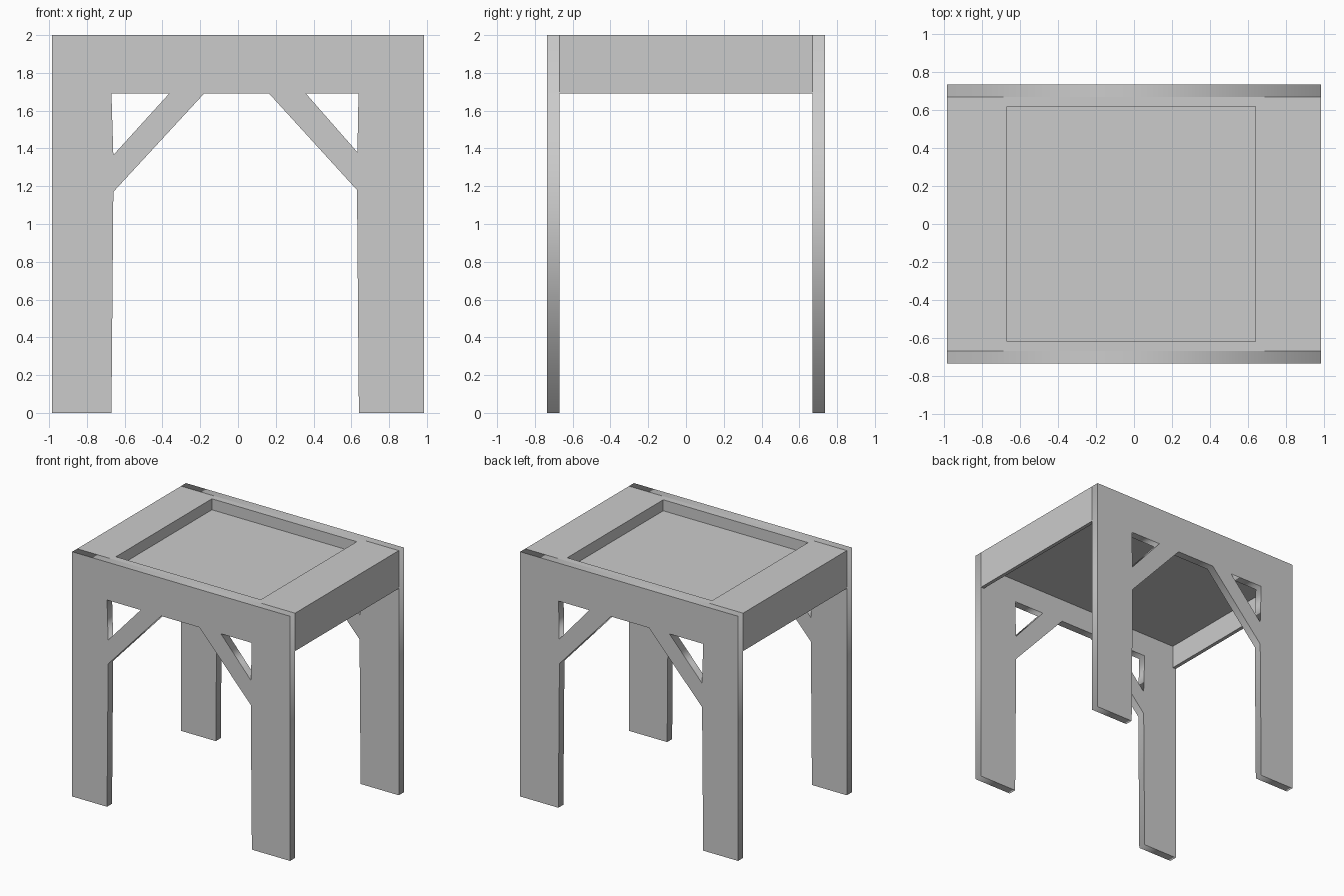
import bpy, bmesh
from math import pi
from mathutils import Matrix

if "Cube" in bpy.data.objects:
    bpy.data.objects.remove(bpy.data.objects["Cube"])

W, D, H = 0.985, 0.735, 2.0      # half width, half depth, height
T = 0.065                        # leg panel thickness
APRON_Z, SLAB_Z, FLOOR_Z = 1.69, 1.88, 1.91


def link(name, mesh):
    ob = bpy.data.objects.new(name, mesh)
    bpy.context.collection.objects.link(ob)
    return ob


def box_bmesh(lo, hi):
    bm = bmesh.new()
    bmesh.ops.create_cube(bm, size=1)
    for v in bm.verts:
        for i in range(3):
            v.co[i] = hi[i] if v.co[i] > 0 else lo[i]
    return bm


def finish(name, bm):
    me = bpy.data.meshes.new(name)
    bm.to_mesh(me)
    bm.free()
    return link(name, me)


def profile_panel(name, loops, thickness, y):
    # Filled XZ profile with holes, thickened along y
    cu = bpy.data.curves.new(name, 'CURVE')
    cu.dimensions = '2D'
    cu.fill_mode = 'BOTH'
    cu.extrude = thickness / 2
    for loop in loops:
        sp = cu.splines.new('POLY')
        sp.points.add(len(loop) - 1)
        for p, (x, z) in zip(sp.points, loop):
            p.co = (x, z, 0, 1)
        sp.use_cyclic_u = True
    tmp = link(name + "_profile", cu)
    deps = bpy.context.evaluated_depsgraph_get()
    me = bpy.data.meshes.new_from_object(tmp.evaluated_get(deps))
    bpy.data.objects.remove(tmp)
    me.transform(Matrix.Translation((0, y, 0)) @ Matrix.Rotation(pi / 2, 4, 'X'))
    bm = bmesh.new()
    bm.from_mesh(me)
    bmesh.ops.remove_doubles(bm, verts=bm.verts, dist=1e-4)
    bmesh.ops.recalc_face_normals(bm, faces=bm.faces)
    bm.to_mesh(me)
    bm.free()
    return link(name, me)


# Front and back panels: legs, apron and diagonal braces in one outline
outline = [(-W, 0), (-0.67, 0), (-0.66, 1.17), (-0.18, APRON_Z), (0.165, APRON_Z),
           (0.63, 1.18), (0.64, 0), (W, 0), (W, H), (-W, H)]
left_gap = [(-0.67, APRON_Z), (-0.66, 1.365), (-0.365, APRON_Z)]
right_gap = [(0.36, APRON_Z), (0.632, 1.38), (0.638, APRON_Z)]
for name, side in (("front_leg_panel", -1), ("back_leg_panel", 1)):
    profile_panel(name, [outline, left_gap, right_gap], T, side * (D - T / 2))

# Table top with a shallow rectangular recess
bm = box_bmesh((-W, -D + T, SLAB_Z), (W, D - T, H))
top = max(bm.faces, key=lambda f: f.calc_center_median().z)
bmesh.ops.inset_individual(bm, faces=[top], thickness=0.03)
for v in top.verts:
    v.co.x = 0.64 if v.co.x > 0 else -0.67
    v.co.y = 0.62 if v.co.y > 0 else -0.62
floor = bmesh.ops.extrude_discrete_faces(bm, faces=[top])["faces"][0]
for v in floor.verts:
    v.co.z = FLOOR_Z
bmesh.ops.recalc_face_normals(bm, faces=bm.faces)
finish("table_top", bm)

# Side aprons under the top
for name, x0, x1 in (("left_apron", -W, -W + 0.03), ("right_apron", W - 0.03, W)):
    finish(name, box_bmesh((x0, -D + T, APRON_Z), (x1, D - T, SLAB_Z)))
